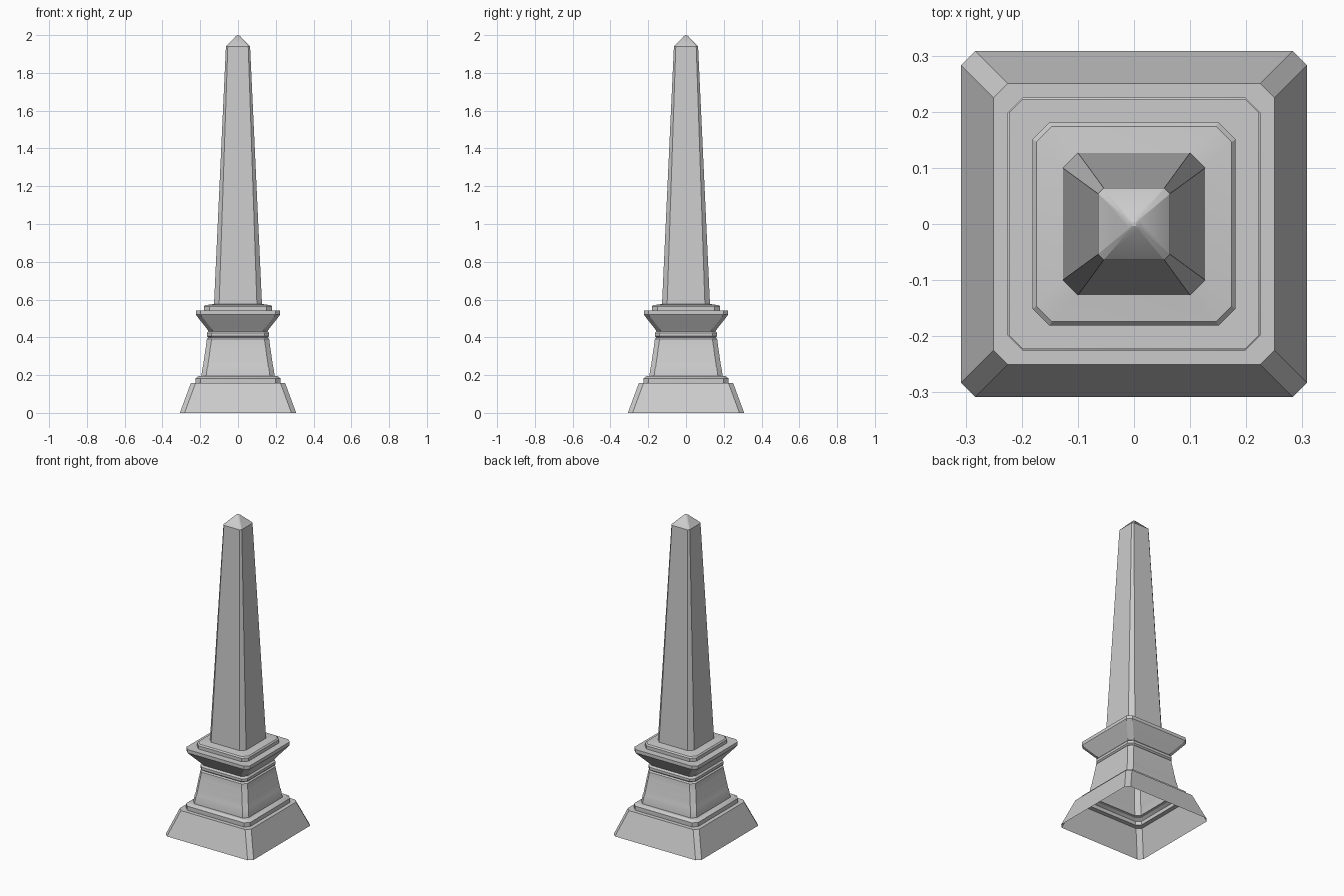
import bpy, bmesh


def ring(bm, half, z, cut):
    # Square section with chamfered corners
    a = half - cut
    pts = [(a, -half), (half, -a), (half, a), (a, half),
           (-a, half), (-half, a), (-half, -a), (-a, -half)]
    return [bm.verts.new((x, y, z)) for x, y in pts]


def loft(name, profile, cap=False):
    # Skin through (half width, height, corner cut) sections, open underneath
    bm = bmesh.new()
    rings = [ring(bm, *p) for p in profile]
    for lo, hi in zip(rings, rings[1:]):
        for i in range(8):
            j = (i + 1) % 8
            bm.faces.new((lo[i], lo[j], hi[j], hi[i]))
    if cap:
        bm.faces.new(rings[-1])
    bm.normal_update()
    mesh = bpy.data.meshes.new(name)
    bm.to_mesh(mesh)
    bm.free()
    obj = bpy.data.objects.new(name, mesh)
    bpy.context.collection.objects.link(obj)
    bpy.context.view_layer.objects.active = obj
    obj.select_set(True)
    bpy.ops.object.shade_smooth_by_angle(angle=0.45)
    obj.select_set(False)
    return obj


# Sloping foot with a flat ledge
loft("foot", [(0.308, 0, 0.025), (0.25, 0.157, 0.025), (0.222, 0.157, 0.025)])

# Plinth step above the foot
loft("plinth_step", [(0.225, 0.157, 0.026), (0.225, 0.183, 0.026),
                     (0.21, 0.194, 0.025), (0.19, 0.194, 0.025)])

# Tapering neck made of shallow stepped courses
neck = []
for half, z in [(0.194, 0.194), (0.185, 0.247), (0.178, 0.296), (0.171, 0.345)]:
    neck += [(half, z, 0.025), (half - 0.006, z + 0.046, 0.025)]
neck += [(0.157, 0.398, 0.025)]
loft("neck", neck)

# Collar and flared cornice
loft("cornice", [(0.157, 0.398, 0.025), (0.165, 0.406, 0.025),
                 (0.165, 0.422, 0.025), (0.156, 0.432, 0.025),
                 (0.166, 0.447, 0.025), (0.216, 0.51, 0.025),
                 (0.223, 0.52, 0.025), (0.223, 0.541, 0.025),
                 (0.178, 0.541, 0.025)])

# Cap step under the shaft
loft("cap_step", [(0.181, 0.541, 0.03), (0.181, 0.562, 0.03),
                  (0.174, 0.57, 0.028), (0.125, 0.577, 0.026)])

# Tall shaft and pointed tip
loft("shaft", [(0.127, 0.575, 0.027), (0.064, 1.94, 0.01)])
loft("tip", [(0.064, 1.94, 0.01), (0.01, 1.996, 0.003), (0.004, 2.0, 0.001)], cap=True)
